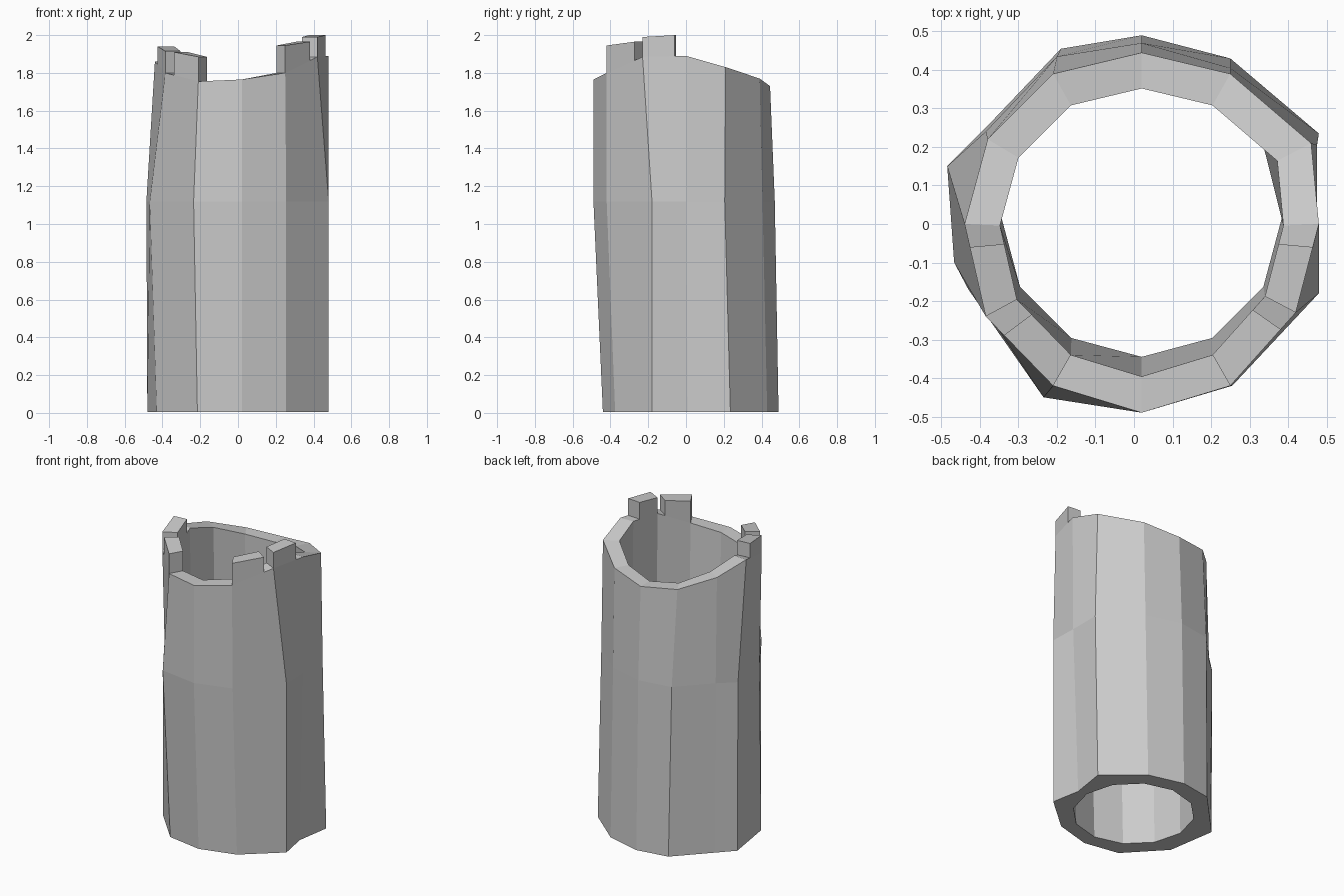
import bpy, math
from mathutils import Vector

if "Cube" in bpy.data.objects:
    bpy.data.objects.remove(bpy.data.objects["Cube"])

N = 12

# Irregular outer outline, counter-clockwise from +x: rim (x, y, z), middle and foot (x, y)
RIM = [(.48, 0, 1.89), (.46, .21, 1.83), (.25, .39, 1.77), (.02, .445, 1.73),
       (-.21, .39, 1.75), (-.38, .22, 1.81), (-.44, 0, 1.86), (-.385, -.24, 1.80),
       (-.21, -.42, 1.755), (.02, -.49, 1.765), (.25, -.42, 1.80), (.42, -.23, 1.885)]
MID = [(.475, 0), (.475, .205), (.25, .405), (.02, .47), (-.20, .435), (-.385, .24),
       (-.485, .15), (-.467, -.10), (-.235, -.45), (.02, -.49), (.255, -.42), (.48, -.18)]
FOOT = [(.445, .01), (.48, .235), (.25, .43), (.02, .49), (-.19, .455), (-.385, .25),
        (-.48, .15), (-.43, -.17), (-.215, -.40), (.02, -.44), (.255, -.375), (.48, -.18)]

rim = [Vector(p) for p in RIM]


def inward(p):
    """Shrink a rim point toward the tower axis to get the inner wall."""
    return Vector((.02 + (p.x - .02) * .8, -.02 + (p.y + .02) * .8, p.z))


def make(name, verts, faces):
    me = bpy.data.meshes.new(name)
    me.from_pydata(verts, [], faces)
    me.update()
    ob = bpy.data.objects.new(name, me)
    bpy.context.collection.objects.link(ob)
    return ob


# Hollow tower wall: foot, middle, rim, inner rim, inner foot, closed into a loop
rings = [
    [Vector((x, y, 0.005)) for x, y in FOOT],
    [Vector((x, y, 1.12)) for x, y in MID],
    rim,
    [inward(p) for p in rim],
    [Vector((.02 + .365 * math.cos(math.tau * i / N),
             .02 + .365 * math.sin(math.tau * i / N), 0.005)) for i in range(N)],
]
verts = [v for ring in rings for v in ring]
faces = []
for r in range(len(rings)):
    s = (r + 1) % len(rings)
    for i in range(N):
        j = (i + 1) % N
        faces.append((r * N + i, r * N + j, s * N + j, s * N + i))
make("tower_wall", verts, faces)


def battlement(name, a, b, t0, t1, z0, z1):
    """Block standing on the rim between corners a and b, from t0 to t1 along it."""
    low = [rim[a].lerp(rim[b], t) for t in (t0, t1)]
    high = [Vector((p.x, p.y, z)) for p, z in zip(low, (z0, z1))]
    v = [low[0], low[1], inward(low[1]), inward(low[0]),
         high[0], high[1], inward(high[1]), inward(high[0])]
    f = [(4, 5, 6, 7), (0, 1, 5, 4), (1, 2, 6, 5), (2, 3, 7, 6), (3, 0, 4, 7)]
    make(name, v, f)


# Broken battlements either side of the front gap
battlement("battlement_left_side", 6, 7, .25, 1, 1.94, 1.915)
battlement("battlement_left_front", 7, 8, .27, 1, 1.91, 1.885)
battlement("battlement_right_front", 10, 11, 0, .77, 1.945, 1.965)
battlement("battlement_right_side", 11, 0, 0, .74, 1.99, 2.0)
